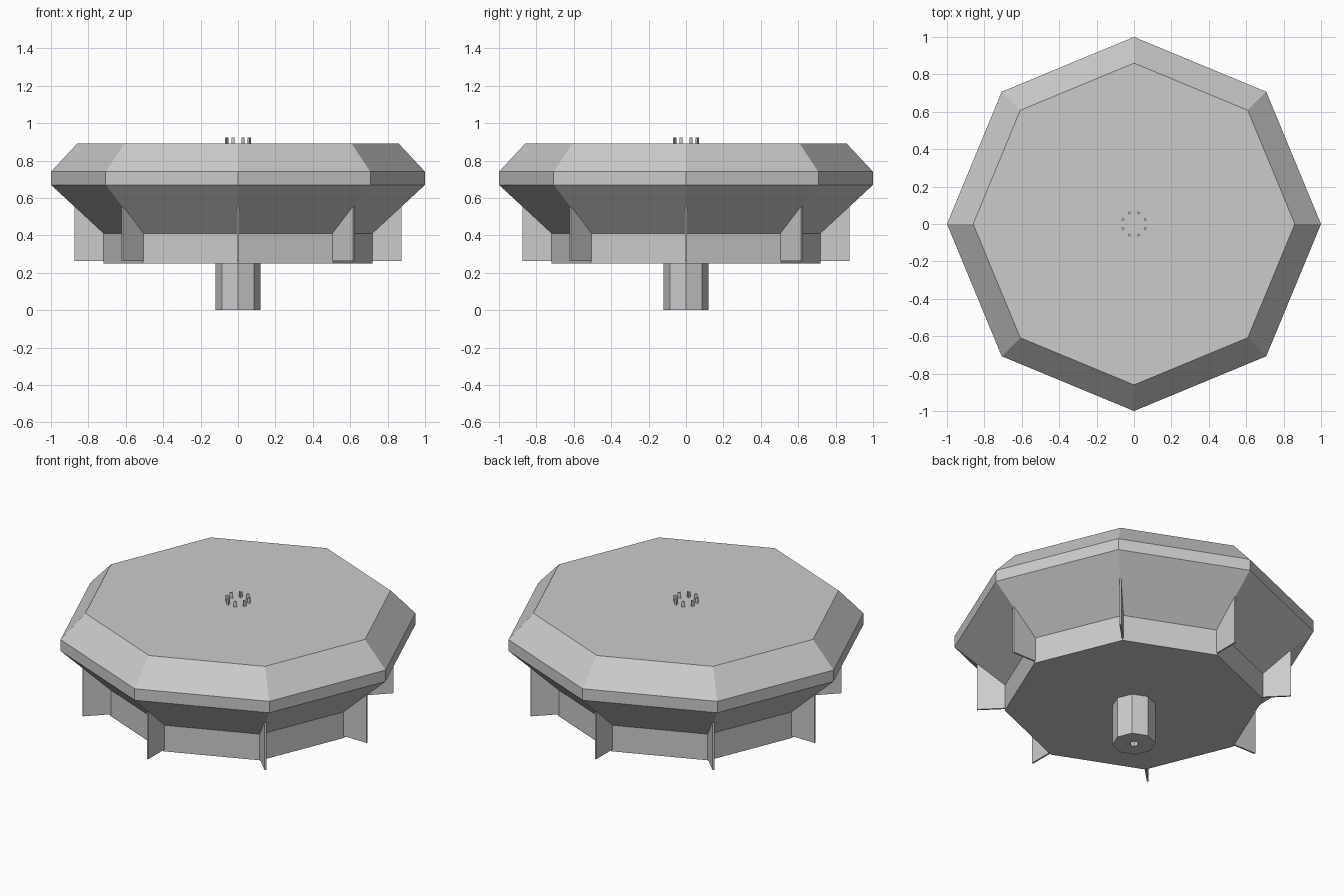
import bpy, bmesh, math
from mathutils import Matrix, Vector

cube = bpy.data.objects.get("Cube")
if cube:
    bpy.data.objects.remove(cube, do_unlink=True)

SIDES = 8
STEP = math.tau / SIDES

grey = bpy.data.materials.new("light grey")
grey.use_nodes = True
grey.diffuse_color = (0.6, 0.6, 0.6, 1)
grey.node_tree.nodes["Principled BSDF"].inputs["Base Color"].default_value = (0.6, 0.6, 0.6, 1)


def finish(name, bm):
    bmesh.ops.recalc_face_normals(bm, faces=bm.faces)
    mesh = bpy.data.meshes.new(name)
    bm.to_mesh(mesh)
    bm.free()
    mesh.materials.append(grey)
    obj = bpy.data.objects.new(name, mesh)
    bpy.context.collection.objects.link(obj)
    return obj


def turned(name, profile):
    """Eight-sided solid from (radius, height) rings, capped at both ends."""
    bm = bmesh.new()
    rings = [[bm.verts.new((r * math.cos(i * STEP), r * math.sin(i * STEP), z))
              for i in range(SIDES)] for r, z in profile]
    for a, b in zip(rings, rings[1:]):
        for i in range(SIDES):
            j = (i + 1) % SIDES
            bm.faces.new((a[i], a[j], b[j], b[i]))
    bm.faces.new(rings[0])
    bm.faces.new(rings[-1])
    return finish(name, bm)


def prism(name, outline, direction):
    """Extrude a flat outline along a direction."""
    bm = bmesh.new()
    face = bm.faces.new([bm.verts.new(p) for p in outline])
    new = bmesh.ops.extrude_face_region(bm, geom=[face])["geom"]
    bmesh.ops.translate(bm, vec=Vector(direction),
                        verts=[v for v in new if isinstance(v, bmesh.types.BMVert)])
    return finish(name, bm)


# Faceted dish body
turned("body", [(0.72, 0.25), (0.72, 0.41), (1, 0.67), (1, 0.74), (0.86, 0.89)])

# Stem underneath, with a small socket in its end
turned("stem", [(0.025, 0.03), (0.025, 0), (0.12, 0), (0.12, 0.26)])

# Thin fins at the corners, and a ring of pins on top
for i in range(SIDES):
    fin = prism(f"fin_{i + 1}",
                [(0.70, -0.005, 0.262), (0.875, -0.005, 0.262),
                 (0.875, -0.005, 0.555), (0.70, -0.005, 0.41)], (0, 0.01, 0))
    fin.data.transform(Matrix.Rotation(i * STEP, 4, "Z"))
    pin = prism(f"pin_{i + 1}",
                [(0.054, 0, 0.88), (0.07, 0.01, 0.88), (0.07, -0.01, 0.88)], (0, 0, 0.043))
    pin.data.transform(Matrix.Rotation((i + 0.5) * STEP, 4, "Z"))
